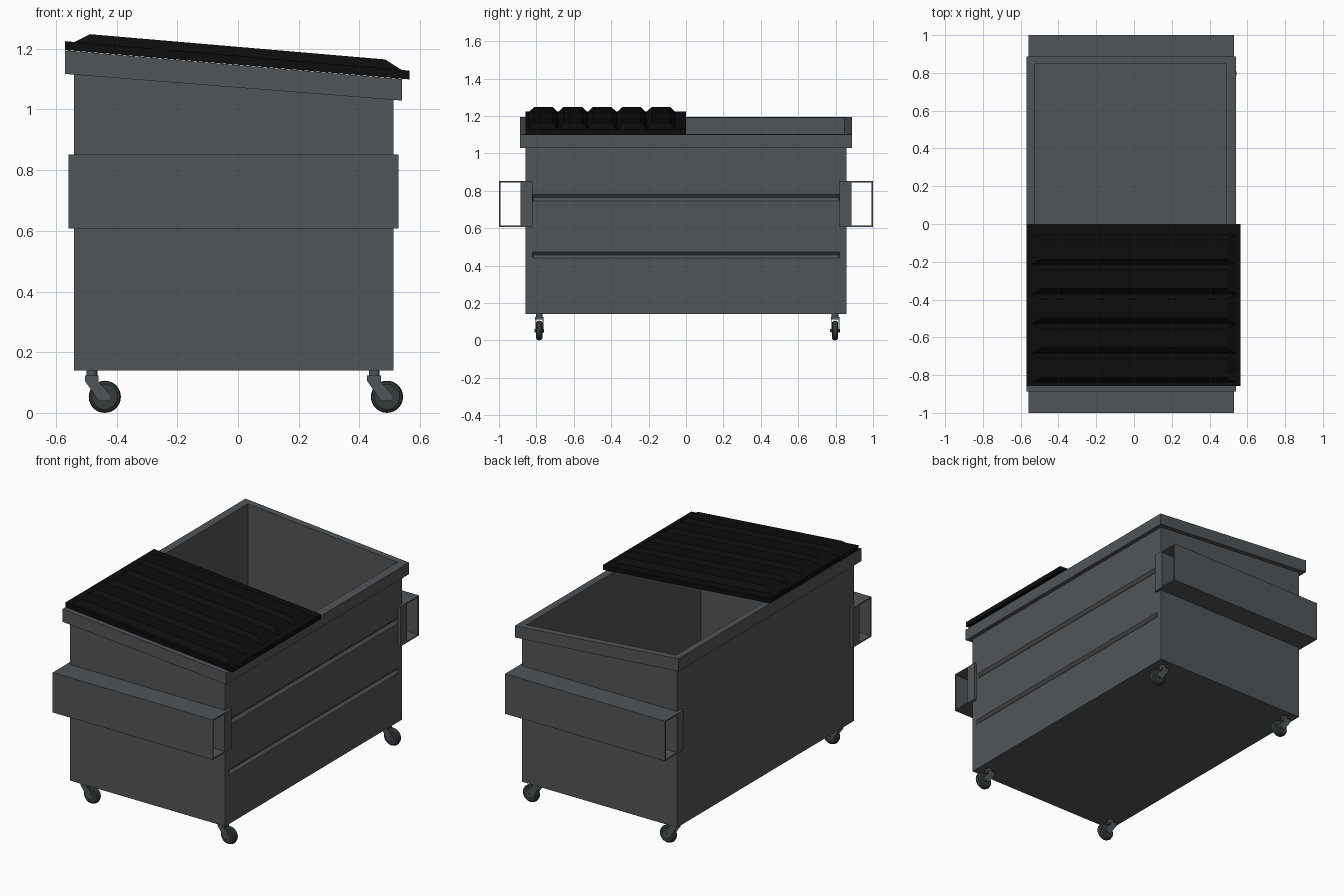
import bpy, bmesh, math
from mathutils import Matrix, Vector

if "Cube" in bpy.data.objects:
    bpy.data.objects.remove(bpy.data.objects["Cube"])


def material(name, rgb):
    m = bpy.data.materials.new(name)
    m.diffuse_color = (*rgb, 1)
    m.use_nodes = True
    m.node_tree.nodes["Principled BSDF"].inputs["Base Color"].default_value = m.diffuse_color
    return m


STEEL = material("grey steel", (0.083, 0.091, 0.099))
PLASTIC = material("black plastic", (0.004, 0.004, 0.004))
RUBBER = material("dark rubber", (0.035, 0.043, 0.046))


def finish(bm, name, mat, normals=True):
    if normals:
        bmesh.ops.recalc_face_normals(bm, faces=bm.faces)
    me = bpy.data.meshes.new(name)
    bm.to_mesh(me)
    bm.free()
    me.materials.append(mat)
    ob = bpy.data.objects.new(name, me)
    bpy.context.collection.objects.link(ob)
    return ob


def poly(bm, pts):
    return bm.faces.new([bm.verts.new(p) for p in pts])


def hexa(bm, bottom, top):
    """Closed solid between two matching loops of points."""
    b = [bm.verts.new(p) for p in bottom]
    t = [bm.verts.new(p) for p in top]
    n = len(b)
    bm.faces.new(b[::-1])
    bm.faces.new(t)
    for i in range(n):
        j = (i + 1) % n
        bm.faces.new((b[i], b[j], t[j], t[i]))


def rect(x0, x1, y0, y1, z):
    """Rectangle loop; z is a number or a function of x."""
    f = z if callable(z) else (lambda x: z)
    return [(x, y, f(x)) for x, y in ((x0, y0), (x1, y0), (x1, y1), (x0, y1))]


def box(bm, x0, x1, y0, y1, z0, z1):
    hexa(bm, rect(x0, x1, y0, y1, z0), rect(x0, x1, y0, y1, z1))


def rim_top(x):
    return 1.195 - 0.0855 * (x + 0.57)


def rim_low(x):
    return 1.117 - 0.079 * (x + 0.57)


def wall_top(x):
    return rim_top(x) - 0.02


OUT = (-0.54, 0.513, -0.858, 0.858)
INN = (-0.526, 0.490, -0.846, 0.846)

# Bin body: floor, plain walls, inner lining
bm = bmesh.new()
x0, x1, y0, y1 = OUT
Z0 = 0.14
bot, top = rect(*OUT, Z0), rect(*OUT, wall_top)
poly(bm, bot[::-1])
for i in (0, 2, 3):
    j = (i + 1) % 4
    poly(bm, (bot[i], bot[j], top[j], top[i]))
ibot, itop = rect(*INN, Z0 + 0.015), rect(*INN, wall_top)
poly(bm, ibot)
for i in range(4):
    j = (i + 1) % 4
    poly(bm, (ibot[j], ibot[i], itop[i], itop[j]))
    poly(bm, (itop[i], top[i], top[j], itop[j]))

# Right wall with two pressed V grooves
ys = [y0, -0.82, -0.815, 0.815, 0.82, y1]
zs = [Z0, 0.44, 0.456, 0.472, 0.746, 0.763, 0.78, wall_top(x1)]
grid = [[bm.verts.new((x1 - (0.015 if r in (2, 5) and c in (2, 3) else 0), y, z))
         for c, y in enumerate(ys)] for r, z in enumerate(zs)]
for r in range(len(zs) - 1):
    for c in range(len(ys) - 1):
        bm.faces.new((grid[r][c], grid[r][c + 1], grid[r + 1][c + 1], grid[r + 1][c]))
finish(bm, "bin_body", STEEL, normals=False)

# Sloping rim around the opening
bm = bmesh.new()
RIM = (-0.57, 0.541, -0.887, 0.887)
loops = [[bm.verts.new(p) for p in rect(*size, z)] for size, z in
         ((RIM, rim_low), (RIM, rim_top), (INN, rim_top), (INN, rim_low))]
for k in range(4):
    a, b = loops[k], loops[(k + 1) % 4]
    for i in range(4):
        j = (i + 1) % 4
        bm.faces.new((a[i], a[j], b[j], b[i]))
finish(bm, "rim", STEEL)

# Fork pockets: open tube with a solid mounting strip, front and back
for name, s in (("front_fork_pocket", -1), ("back_fork_pocket", 1)):
    bm = bmesh.new()
    px0, px1, pz0, pz1, w = -0.558, 0.529, 0.607, 0.852, 0.008

    def strip(a, b, za, zb):
        box(bm, px0, px1, min(s * a, s * b), max(s * a, s * b), za, zb)
    for side in (0, 1):
        # strips stay outside the bin's interior
        ex = (px0, OUT[0] + 0.005) if side == 0 else (OUT[1] - 0.005, px1)
        box(bm, ex[0], ex[1], min(s * 0.82, s * 0.885), max(s * 0.82, s * 0.885), pz0, pz1)
    strip(0.855, 0.885, pz0, pz1)
    strip(0.992, 1.0, pz0, pz1)
    strip(0.885, 0.992, pz0, pz0 + w)
    strip(0.885, 0.992, pz1 - w, pz1)
    finish(bm, name, STEEL)

# Lid: sloping slab with five raised ribs
bm = bmesh.new()
LID = (-0.57, 0.565, -0.858, 0.0)


def lid_z(h):
    return lambda x: rim_top(x) + h


hexa(bm, rect(*LID, lid_z(0.001)), rect(*LID, lid_z(0.030)))
for i in range(5):
    ya = -0.84 + 0.157 * i
    hexa(bm, rect(-0.54, 0.541, ya, ya + 0.155, lid_z(0.029)),
         rect(-0.488, 0.485, ya + 0.028, ya + 0.127, lid_z(0.060)))
finish(bm, "lid", PLASTIC)


# Casters: swivel, fork arms and wheel
def cylinder(bm, r, depth, centre, axis, seg=24):
    m = Matrix.Translation(centre)
    if axis == "y":
        m = m @ Matrix.Rotation(math.pi / 2, 4, "X")
    bmesh.ops.create_cone(bm, cap_ends=True, segments=seg, radius1=r, radius2=r,
                          depth=depth, matrix=m)


ARM = [(-0.024, 0.124), (-0.024, 0.106), (0.022, 0.040), (0.058, 0.040),
       (0.064, 0.052), (0.056, 0.064), (0.022, 0.102), (0.022, 0.124)]
TYRE = [(0.028, -0.017), (0.042, -0.017), (0.050, -0.011), (0.053, 0.0),
        (0.050, 0.011), (0.042, 0.017), (0.028, 0.017)]


def caster(name, x, y):
    bm = bmesh.new()
    cylinder(bm, 0.018, 0.022, (x, y, 0.131), "z", 16)
    box(bm, x - 0.024, x + 0.022, y - 0.023, y + 0.023, 0.112, 0.124)
    for s in (-1, 1):
        hexa(bm, [(x + a, y + s * 0.019, z) for a, z in ARM],
             [(x + a, y + s * 0.023, z) for a, z in ARM])
    cylinder(bm, 0.008, 0.052, (x + 0.042, y, 0.053), "y", 12)
    finish(bm, name + "_fork", STEEL)

    bm = bmesh.new()
    n = 28
    rings = [[bm.verts.new((x + 0.042 + r * math.cos(2 * math.pi * k / n), y + w,
                            0.053 + r * math.sin(2 * math.pi * k / n)))
              for k in range(n)] for r, w in TYRE]
    for a, b in zip(rings, rings[1:]):
        for k in range(n):
            bm.faces.new((a[k], a[(k + 1) % n], b[(k + 1) % n], b[k]))
    bm.faces.new(rings[0])
    bm.faces.new(rings[-1])
    ob = finish(bm, name + "_wheel", RUBBER)
    bpy.ops.object.select_all(action="DESELECT")
    ob.select_set(True)
    bpy.context.view_layer.objects.active = ob
    bpy.ops.object.shade_smooth_by_angle(angle=math.radians(35))


for side, x in (("left", -0.481), ("right", 0.449)):
    for end, y in (("front", -0.785), ("back", 0.797)):
        caster(f"{end}_{side}_caster", x, y)
